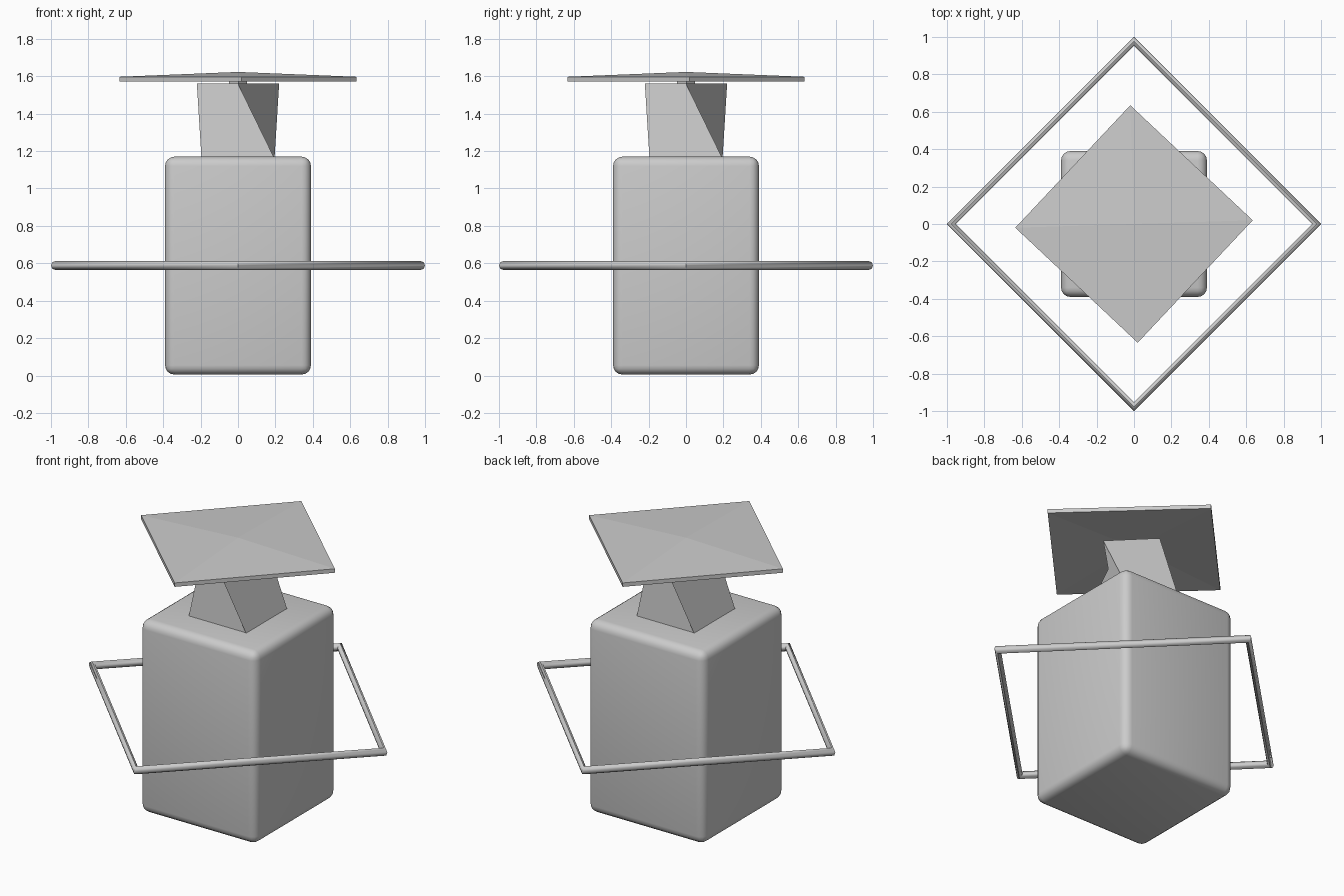
import bpy, bmesh
from math import radians, cos, sin

if "Cube" in bpy.data.objects:
    bpy.data.objects.remove(bpy.data.objects["Cube"])


def mesh_object(name, bm):
    bmesh.ops.recalc_face_normals(bm, faces=bm.faces)
    me = bpy.data.meshes.new(name)
    bm.to_mesh(me)
    bm.free()
    ob = bpy.data.objects.new(name, me)
    bpy.context.collection.objects.link(ob)
    return ob


def square(bm, radius, z, turn):
    return [bm.verts.new((radius * cos(radians(turn + 90 * i)),
                          radius * sin(radians(turn + 90 * i)), z)) for i in range(4)]


# body: rounded box
bpy.ops.mesh.primitive_cube_add(size=1, location=(0, 0, 0.5875))
body = bpy.context.object
body.name = "body"
body.scale = (0.78, 0.78, 1.165)
bpy.ops.object.transform_apply(location=False, rotation=False, scale=True)
bev = body.modifiers.new("rounding", 'BEVEL')
bev.width = 0.05
bev.segments = 4
bpy.ops.object.shade_smooth()

# square ring around the body
bpy.ops.mesh.primitive_torus_add(major_segments=4, minor_segments=8, major_radius=0.976,
                                 minor_radius=0.024, location=(0, 0, 0.588))
bpy.context.object.name = "ring"
bpy.ops.object.shade_smooth_by_angle(angle=radians(50))

# neck: square loft twisted by 45 degrees, quads folded inwards
bm = bmesh.new()
low = square(bm, 0.276, 1.16, 45)
top = square(bm, 0.22, 1.56, 0)
for i in range(4):
    j = (i + 1) % 4
    bm.faces.new((low[j], top[j], top[i], low[i]))
bm.faces.new(top)
bm.faces.new(low[::-1])
mesh_object("neck", bm)

# stem between neck and cap
bm = bmesh.new()
a, b = square(bm, 0.048, 1.55, 2), square(bm, 0.048, 1.605, 2)
for i in range(4):
    bm.faces.new((a[i], a[i - 1], b[i - 1], b[i]))
bm.faces.new(a)
bm.faces.new(b)
mesh_object("stem", bm)

# cap: thin shallow pyramid, hollow underneath
bm = bmesh.new()
under, upper = square(bm, 0.635, 1.573, 1.8), square(bm, 0.635, 1.597, 1.8)
low_tip, high_tip = bm.verts.new((0, 0, 1.598)), bm.verts.new((0, 0, 1.623))
for i in range(4):
    bm.faces.new((under[i - 1], under[i], upper[i], upper[i - 1]))
    bm.faces.new((upper[i - 1], upper[i], high_tip))
    bm.faces.new((under[i], under[i - 1], low_tip))
mesh_object("cap", bm)
